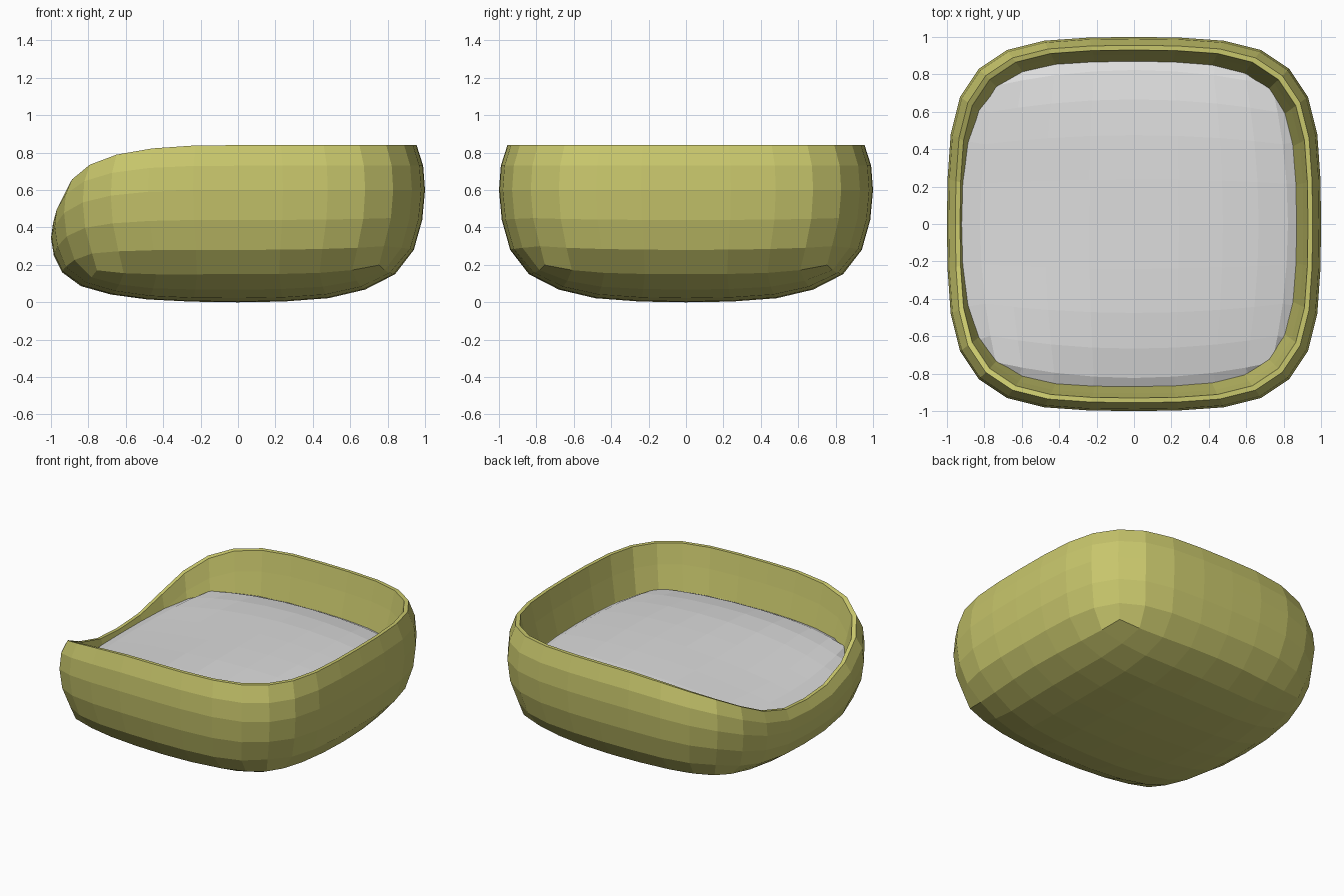
import bpy, bmesh
from mathutils import Vector

if "Cube" in bpy.data.objects:
    bpy.data.objects.remove(bpy.data.objects["Cube"])

# Half-side stations of the 8-segment square grid and the height of the rounded base at each
P = [0, .245, .485, .68, .84]
H = [0, .004, .022, .068, .15]
# Rounded-square outline, from side middle to corner (radius 1)
O = [(1, 0), (.997, .24), (.98, .48), (.93, .68), (.83, .83)]


def material(name, rgb):
    m = bpy.data.materials.new(name)
    m.diffuse_color = (*rgb, 1)
    m.use_nodes = True
    m.node_tree.nodes["Principled BSDF"].inputs["Base Color"].default_value = m.diffuse_color
    return m


def dip(v, depth=.43):
    """Pull the entrance side down, fading with distance from (-1, 0)."""
    t = max(0, 1 - Vector((v.x + 1, v.y)).length / 1.33)
    f = t ** 3 * (t * (6 * t - 15) + 10)
    return Vector((v.x, v.y, v.z * (1 - depth * f)))


def grid_point(i, j):
    a, b = P[abs(i)], P[abs(j)]
    x, y = a * (1 - .145 * b * b), b * (1 - .145 * a * a)
    h = H[abs(i)] + H[abs(j)] - 4.5 * H[abs(i)] * H[abs(j)]
    return Vector((x if i > 0 else -x, y if j > 0 else -y, h))


def grid(bm, place, flip):
    """8 x 8 patch; returns its border vertices, counter-clockwise from (+x, -y)."""
    g = {(i, j): bm.verts.new(place(grid_point(i, j)))
         for i in range(-4, 5) for j in range(-4, 5)}
    for i in range(-4, 4):
        for j in range(-4, 4):
            q = [g[i, j], g[i + 1, j], g[i + 1, j + 1], g[i, j + 1]]
            bm.faces.new(q[::-1] if flip else q)
    keys = ([(4, k) for k in range(-4, 4)] + [(-k, 4) for k in range(-4, 4)]
            + [(-4, -k) for k in range(-4, 4)] + [(k, -4) for k in range(-4, 4)])
    return [g[k] for k in keys]


def ring(bm, r, z, lift=0, depth=.43):
    """Rounded-square loop of 32 vertices, matching the grid border."""
    out = []
    for side in range(4):
        for k in range(-4, 4):
            x, y = O[abs(k)]
            y = y if k > 0 else -y
            for _ in range(side):
                x, y = -y, x
            v = Vector((x * r, y * r, z + lift * (k / 4) ** 2))
            out.append(bm.verts.new(dip(v, depth)))
    return out


def bridge(bm, a, b, flip=False):
    n = len(a)
    for k in range(n):
        q = [a[k], a[(k + 1) % n], b[(k + 1) % n], b[k]]
        bm.faces.new(q[::-1] if flip else q)


def finish(bm, name, mat):
    me = bpy.data.meshes.new(name)
    bm.to_mesh(me)
    bm.free()
    me.materials.append(mat)
    ob = bpy.data.objects.new(name, me)
    bpy.context.collection.objects.link(ob)
    return ob


olive = material("olive fabric", (.58, .57, .15))
grey = material("pale grey cushion", (.72, .72, .72))

# Bed shell: rounded base, bulging outer wall, flat rim, sloping inner wall
bm = bmesh.new()
last = grid(bm, dip, True)
for r, z, lift in [(.94, .28, .02), (.985, .44, .01), (1, .6, 0), (.99, .73, 0), (.955, .84, 0),
                   (.93, .84, 0), (.905, .70, 0), (.87, .53, 0), (.80, .40, 0)]:
    nxt = ring(bm, r, z, lift)
    bridge(bm, last, nxt)
    last = nxt
finish(bm, "bed_shell", olive)

# Cushion: flat-topped pad with rounded edges tucked into the wall, sagging a little at the entrance
bm = bmesh.new()
SAG = .10
last = grid(bm, lambda p: dip(Vector((p.x * .98, p.y * .98, .605 - .35 * p.z)), SAG), False)
bridge(bm, last, ring(bm, .925, .50, -.01, SAG), True)
bmesh.ops.recalc_face_normals(bm, faces=bm.faces)
if max(bm.faces, key=lambda f: f.calc_center_median().z).normal.z < 0:
    bmesh.ops.reverse_faces(bm, faces=bm.faces)
finish(bm, "cushion", grey)
